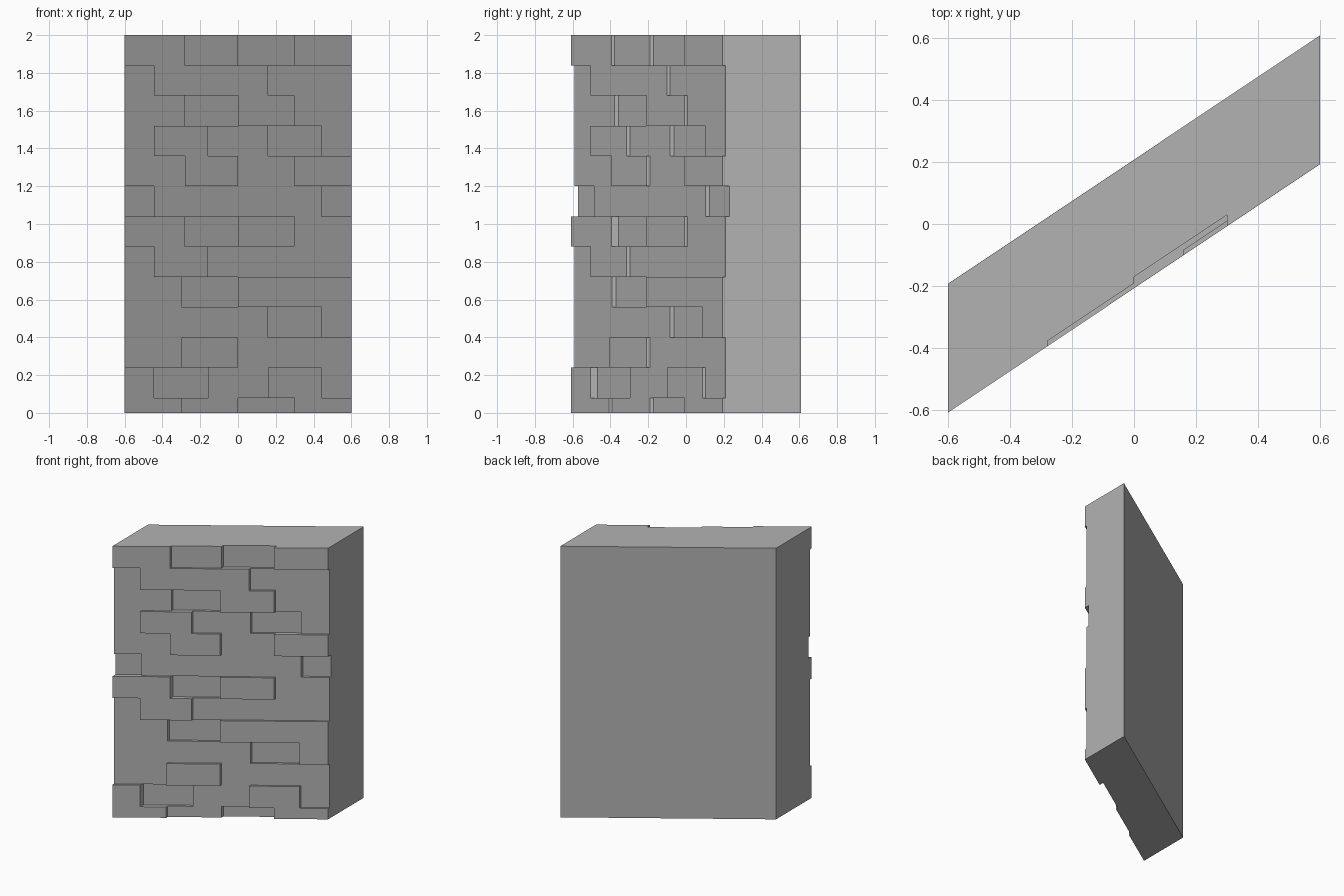
import bpy
import bmesh

if "Cube" in bpy.data.objects:
    bpy.data.objects.remove(bpy.data.objects["Cube"])

# Stone relief, top course first: O = proud, M = middle, D = deep, B = back plane
COURSES = [
    "OOMMDDOO",
    "MOOOOMMM",
    "MMDDOOMM",
    "MOOMMDDM",
    "MMOOMMOO",
    "DMMMMMMD",
    "OODDOOMM",
    "MOOMMMMM",
    "MMDDOOOO",
    "MMMMMDDO",
    "MMOOMMMM",
    "ODDMMOOM",
    "OOMMDDOO",
]
DEPTH = {"O": 0.0, "M": 0.017, "D": 0.037, "B": 0.416}
CUTS = [-0.6, -0.445, -0.28, -0.16, 0.0, 0.16, 0.3, 0.442, 0.6]
SLOPE = 0.667
COLS, ROWS = len(CUTS) - 1, len(COURSES)


def height(row):
    """Bottom course is half a brick high."""
    return 0.0 if row == 0 else 0.08 + 0.16 * (row - 1)


def point(col, row, level):
    """Corner of the brick grid pushed to a relief level on the slanted wall."""
    z = height(row)
    x = -0.3 if col == 2 and z < 0.85 else CUTS[col]
    return (x, SLOPE * x - 0.208 + DEPTH[level], z)


def level_at(col, row):
    """Relief level of a cell; everything outside the wall is the back plane."""
    if 0 <= col < COLS and 0 <= row < ROWS:
        return COURSES[ROWS - 1 - row][col]
    return "B"


bm = bmesh.new()


def quad(*corners):
    bm.faces.new([bm.verts.new(c) for c in corners])


def step(start, end, a, b):
    """Riser joining two levels along one grid edge."""
    if a != b:
        quad(point(*start, a), point(*end, a), point(*end, b), point(*start, b))


# Brick faces and the plain back
for row in range(ROWS):
    for col in range(COLS):
        for level in (level_at(col, row), "B"):
            quad(point(col, row, level), point(col + 1, row, level),
                 point(col + 1, row + 1, level), point(col, row + 1, level))

# Risers between bricks, and the outer sides, top and bottom
for row in range(ROWS + 1):
    for col in range(COLS + 1):
        here = level_at(col, row)
        step((col, row), (col, row + 1), level_at(col - 1, row), here) if row < ROWS else None
        step((col, row), (col + 1, row), level_at(col, row - 1), here) if col < COLS else None

# Weld, orient outward and merge coplanar faces
bmesh.ops.remove_doubles(bm, verts=bm.verts, dist=0.0005)
bmesh.ops.recalc_face_normals(bm, faces=bm.faces)
bmesh.ops.dissolve_limit(bm, angle_limit=0.01, verts=bm.verts, edges=bm.edges)

mesh = bpy.data.meshes.new("stone_wall")
bm.to_mesh(mesh)
bm.free()
wall = bpy.data.objects.new("stone_wall", mesh)
bpy.context.collection.objects.link(wall)

# Stone colour
stone = bpy.data.materials.new("stone_grey")
stone.use_nodes = True
grey = (0.45, 0.45, 0.45, 1.0)
stone.diffuse_color = grey
stone.node_tree.nodes["Principled BSDF"].inputs["Base Color"].default_value = grey
mesh.materials.append(stone)
